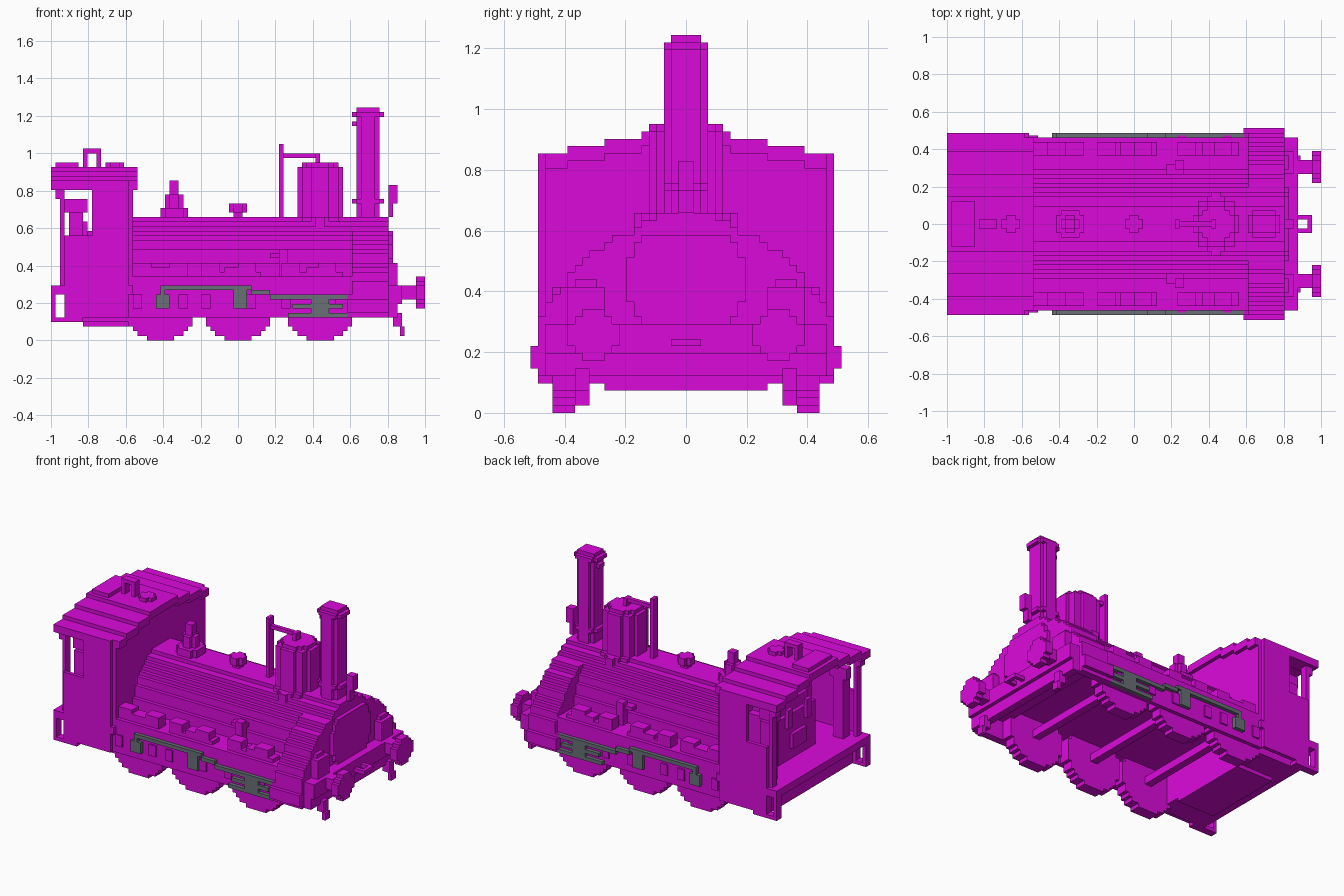
import bpy
import bmesh
import math
from mathutils import Vector

old = bpy.data.objects.get("Cube")
if old:
    bpy.data.objects.remove(old)

UNIT = 1 / 41  # one block edge; all sizes below are in blocks


def material(name, colour):
    mat = bpy.data.materials.new(name)
    mat.use_nodes = True
    mat.diffuse_color = (*colour, 1)
    mat.node_tree.nodes["Principled BSDF"].inputs["Base Color"].default_value = (*colour, 1)
    return mat


MAGENTA = material("magenta", (0.71, 0.003, 0.71))
GREY = material("slate grey", (0.14, 0.16, 0.18))


def finish(bm, name, mat, mirror):
    bmesh.ops.recalc_face_normals(bm, faces=bm.faces)
    mesh = bpy.data.meshes.new(name)
    bm.to_mesh(mesh)
    bm.free()
    mesh.materials.append(mat)
    obj = bpy.data.objects.new(name, mesh)
    bpy.context.collection.objects.link(obj)
    if mirror:
        mod = obj.modifiers.new("Mirror", 'MIRROR')
        mod.use_axis = (False, True, False)
        mod.use_mirror_merge = False


def box(name, x, z, half=None, y=None, mat=MAGENTA):
    """Block centred on y when half is given, otherwise a mirrored pair."""
    lo, hi = (-half, half) if half else y
    bm = bmesh.new()
    bmesh.ops.create_cube(bm, size=1)
    for v in bm.verts:
        v.co = Vector((x[v.co.x > 0], (lo, hi)[v.co.y > 0], z[v.co.z > 0])) * UNIT
    finish(bm, name, mat, mirror=not half)


def stepped(name, rows, span, axis="x", centre=0, mirror=False):
    """Stepped outline from rows (low, high, half width), extruded along an axis."""
    right = []
    for low, high, half in rows:
        right += [(half, low), (half, high)]
    outline = right + [(-u, v) for u, v in reversed(right)]
    place = {"x": lambda u, v, w: (w, u + centre, v),
             "y": lambda u, v, w: (u + centre, w, v),
             "z": lambda u, v, w: (v, u + centre, w)}[axis]
    bm = bmesh.new()
    verts = [bm.verts.new(Vector(place(u, v, span[0])) * UNIT) for u, v in outline]
    face = bm.faces.new(verts)
    geom = bmesh.ops.extrude_face_region(bm, geom=[face])["geom"]
    shift = Vector(place(0, 0, span[1])) - Vector(place(0, 0, span[0]))
    moved = [g for g in geom if isinstance(g, bmesh.types.BMVert)]
    bmesh.ops.translate(bm, verts=moved, vec=shift * UNIT)
    finish(bm, name, MAGENTA, mirror)


def disc(middle, radius, bottom=None):
    """Rows of a block-built circle, merged where the width repeats."""
    rows = []
    low = round(middle - radius)
    for k in range(low, round(middle + radius)):
        if bottom is not None and k < bottom:
            continue
        half = round(math.sqrt(max(radius ** 2 - (k + 0.5 - middle) ** 2, 1)))
        if rows and rows[-1][2] == half:
            rows[-1] = (rows[-1][0], k + 1, half)
        else:
            rows.append((k, k + 1, half))
    return rows


# Boiler and flared smokebox
stepped("boiler_barrel", disc(15.5, 11.6, bottom=12), (-23, 25))
widths = [20, 20, 20, 19, 19, 18, 17, 16, 16, 15, 14, 13, 11, 10, 7, 6, 4]
flare = [(10 + i, 11 + i, w) for i, w in enumerate(widths)]
stepped("smokebox", flare, (25, 33))
stepped("smokebox_door", [(12, 13, 6), (13, 15, 7), (15, 21, 8), (21, 23, 7), (23, 24, 6)], (33, 34))
box("smokebox_skirt", x=(24, 33), z=(5, 10), y=(18, 20))
box("cylinder_cover", x=(24, 33), z=(6, 9), y=(20, 21))

# Chimney
for part, z, grow in (("base", (27, 30), 0), ("base_ring", (30, 31), 1), ("pipe", (31, 49), 0),
                      ("cap", (49, 50), 1), ("crown", (50, 51), 0)):
    narrow = 2 if part != "crown" else 1
    box("chimney_" + part, x=(26 - grow, 31 + grow), z=z, half=2)
    box("chimney_" + part + "_sides", x=(27 - grow, 30 + grow), z=z, half=narrow + 1)
box("chimney_peg", x=(25, 26), z=(47, 48), half=1)
box("top_lamp", x=(33, 35), z=(30, 34), half=1)
box("top_lamp_bracket", x=(33, 34), z=(27, 31), half=1)

# Steam dome with its saddle and pipe
saddle = [(13, 14, 3), (14, 16, 5), (16, 17, 6), (17, 19, 7), (19, 20, 6), (20, 22, 5), (22, 23, 3)]
stepped("dome_saddle", saddle, (23, 27), axis="z")
stepped("dome", disc(18, 5), (26, 38), axis="z")
stepped("dome_lid", disc(18, 4), (38, 39), axis="z")
box("dome_valve", x=(17, 18), z=(39, 41), half=1)
box("whistle_pipe", x=(9, 18), z=(40, 41), half=0.5)
box("whistle_post", x=(9, 10), z=(26, 43), half=1)

# Fittings along the boiler top
box("filler_stem", x=(-1, 1), z=(27, 28), half=1)
box("filler_cap", x=(-2, 2), z=(28, 30), half=1)
box("filler_cap_sides", x=(-1, 1), z=(28, 30), half=2)
for name, z, r in (("foot", (26, 29), 3), ("body", (29, 32), 2), ("tip", (32, 35), 1)):
    stepped("safety_valve_" + name, disc(-14, r), z, axis="z")

# Running board, frames and spring gear
box("running_board", x=(-24, 33), z=(12, 14), half=19)
box("side_frame", x=(-24, 25), z=(5, 12), y=(18, 19))
for middle in (-17, -2, 15.5):
    box("spring_plate", x=(middle - 6, middle + 6), z=(14, 15), y=(15, 18))
    for side in (-1, 1):
        bolt, guide = middle + side * 4, middle + side * 5
        box("spring_hanger", x=(bolt - 2, bolt + 2), z=(15, 17), y=(15, 18))
        box("axle_guide", x=(guide - 1, guide + 1), z=(7, 10), y=(19, 19.4))
box("feed_pump", x=(9, 11), z=(14, 20), y=(12, 14))
box("feed_pump_arm", x=(7, 11), z=(18, 19), y=(11, 13))

# Wheels and axles
for middle in (-17, 0, 18):
    stepped("wheel", disc(8, 8), (15, 18), axis="y", centre=middle, mirror=True)
    box("axle", x=(middle - 1, middle + 1), z=(7, 9), half=15)

# Grey connecting rods, crank pins and crosshead
rods = {
    "coupling_rod": ((-17, 3), (11, 12)),
    "rod_step": ((3, 7), (10, 11)),
    "piston_rod": ((7, 14), (9, 10)),
    "rod_link": ((-17, -16), (10, 12)),
    "rear_crank_pin": ((-18, -15), (7, 10)),
    "middle_crank_pin": ((-1, 2), (7, 11)),
    "crosshead": ((16, 20), (5, 10)),
    "upper_guide_bar": ((11, 24), (9, 10)),
    "middle_guide_bar": ((12, 23), (7, 8)),
    "lower_guide_bar": ((11, 24), (5, 6)),
}
for name, (x, z) in rods.items():
    box(name, x=x, z=z, y=(19, 20), mat=GREY)

# Front beam, buffers, lamps and coupling
box("front_beam", x=(33, 36), z=(8, 12), half=19)
box("front_beam_lower", x=(33, 35), z=(5, 8), half=19)
head = [(7, 8, 1.5), (8, 9, 2.5), (9, 12, 3.5), (12, 13, 2.5), (13, 14, 1.5)]
box("buffer_stem", x=(36, 39), z=(9, 12), y=(11, 14))
stepped("buffer_head", head, (39, 41), centre=12.5, mirror=True)
box("front_lamp", x=(33, 35), z=(12, 17), y=(11, 16))
box("front_lamp_cap", x=(33, 34), z=(17, 18), y=(12, 15))
box("rail_guard", x=(34, 36), z=(3, 6), y=(13, 15))
box("rail_guard_tip", x=(35.5, 36.5), z=(1, 3), y=(13, 15))
box("coupling_side", x=(36, 39), z=(9, 10), y=(1, 2))
box("coupling_bar", x=(38, 39), z=(9, 10), half=1)

# Cab floor, walls, posts and controls
box("cab_floor", x=(-41, -23), z=(10, 12), half=20)
box("ash_pan", x=(-34, -23), z=(3, 10), half=11)
box("cab_underframe", x=(-37, -23), z=(4, 10), half=18)
box("cab_lower_side", x=(-38, -24), z=(5, 23), y=(19, 20))
box("cab_upper_side", x=(-32, -24), z=(23, 34), y=(19, 20))
stepped("cab_front_wall", [(5, 33, 19), (33, 34, 16), (34, 35, 11), (35, 36, 6)], (-24, -23))
box("cab_rear_post", x=(-39, -38), z=(12, 33), y=(17, 19))
box("firebox_back", x=(-33, -24), z=(12, 24), half=8)
box("firebox_top", x=(-32, -24), z=(24, 27), half=6)
box("fire_door", x=(-34, -33), z=(15, 19), half=3)
box("gauge", x=(-34, -33), z=(21, 26), y=(3, 5))
box("brake_column", x=(-37, -34), z=(12, 28), y=(14, 17))
box("brake_wheel", x=(-38, -33), z=(28, 31), y=(14, 16))

# Steps below the rear corners
for x in ((-41, -40), (-38, -37)):
    box("rear_step_upright", x=x, z=(4, 10), y=(18, 20))
box("rear_step_tread", x=(-41, -34), z=(4, 5), y=(18, 20))

# Arched roof in overlapping strips
strips = ((16, 19), (11, 16), (6, 11), (0, 6))
for i, y in enumerate(strips):
    box("roof_strip", x=(-41, -22), z=(33 + i, 35 + i), y=y)
box("roof_edge", x=(-41, -24), z=(33, 35), y=(19, 20))
box("roof_brace", x=(-40, -38), z=(31, 33), y=(17, 19))
box("roof_hatch", x=(-40, -35), z=(38, 39), half=5)
box("roof_vent", x=(-29, -25), z=(38, 39), half=1)
box("roof_vent_sides", x=(-28, -26), z=(38, 39), half=2)
for x in ((-34, -33), (-31, -30)):
    box("roof_handle_post", x=x, z=(38, 42), half=1)
box("roof_handle_bar", x=(-33, -31), z=(41, 42), half=1)
